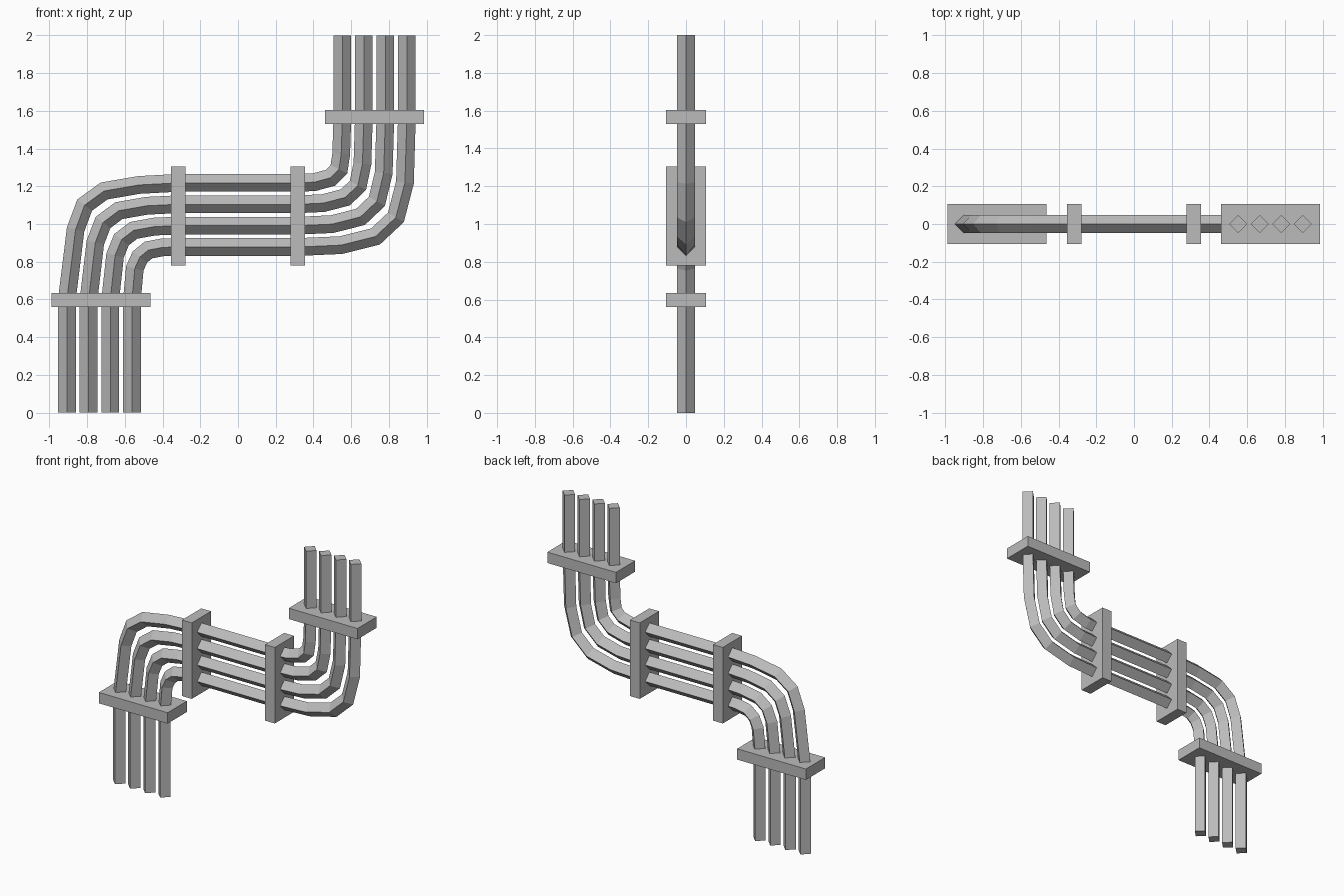
import bpy, bmesh
from mathutils import Vector

cube = bpy.data.objects.get("Cube")
if cube:
    bpy.data.objects.remove(cube)

grey = bpy.data.materials.new("plain_grey")
grey.use_nodes = True
COLOR = (0.5, 0.5, 0.5, 1)
grey.diffuse_color = COLOR
grey.node_tree.nodes["Principled BSDF"].inputs["Base Color"].default_value = COLOR

R = 0.047  # half diagonal of the diamond pipe section


def finish(name, bm):
    bmesh.ops.recalc_face_normals(bm, faces=bm.faces)
    mesh = bpy.data.meshes.new(name)
    bm.to_mesh(mesh)
    bm.free()
    mesh.materials.append(grey)
    obj = bpy.data.objects.new(name, mesh)
    bpy.context.collection.objects.link(obj)


def pipe(name, path):
    """Sweep a diamond along a path in the xz plane with mitred bends."""
    pts = [Vector((x, 0, z)) for x, z in path]
    bm = bmesh.new()
    rings = []
    for i, p in enumerate(pts):
        before = (p - pts[max(i - 1, 0)]).normalized()
        after = (pts[min(i + 1, len(pts) - 1)] - p).normalized()
        tangent = (before + after).normalized()
        side = Vector((-tangent.z, 0, tangent.x))
        side *= R / max(tangent.dot(before), tangent.dot(after))
        depth = Vector((0, R, 0))
        rings.append([bm.verts.new(p + d) for d in (side, depth, -side, -depth)])
    for a, b in zip(rings, rings[1:]):
        for k in range(4):
            n = (k + 1) % 4
            bm.faces.new((a[k], a[n], b[n], b[k]))
    bm.faces.new(rings[0])
    bm.faces.new(rings[-1])
    finish(name, bm)


def clamp(name, x, z, sx, sz):
    bm = bmesh.new()
    bmesh.ops.create_cube(bm, size=1)
    for v in bm.verts:
        v.co = (x + v.co.x * sx, v.co.y * 0.21, z + v.co.z * sz)
    finish(name, bm)


# Paths of the first and last pipe; the ones between are blended
FIRST = [(-.907, 0), (-.907, .6), (-.861, .971), (-.813, 1.10), (-.71, 1.175),
         (-.525, 1.207), (-.32, 1.218), (.32, 1.218), (.405, 1.222),
         (.49, 1.245), (.535, 1.29), (.547, 1.37), (.553, 1.56), (.553, 2)]
LAST = [(-.562, 0), (-.562, .6), (-.547, .765), (-.52, .825), (-.475, .862),
        (-.40, .876), (-.32, .878), (.32, .878), (.546, .888),
        (.729, .934), (.837, 1.035), (.885, 1.22), (.895, 1.56), (.895, 2)]

for i in range(4):
    t = i / 3
    path = [(a[0] + (b[0] - a[0]) * t, a[1] + (b[1] - a[1]) * t)
            for a, b in zip(FIRST, LAST)]
    pipe(f"pipe_{i + 1}", path)

# Clamps across the pipes
clamp("lower_clamp", -.727, .597, .525, .075)
clamp("upper_clamp", .724, 1.567, .525, .075)
for name, x in (("right_middle_clamp", -.317), ("left_middle_clamp", .317)):
    clamp(name, x, 1.042, .075, .525)
